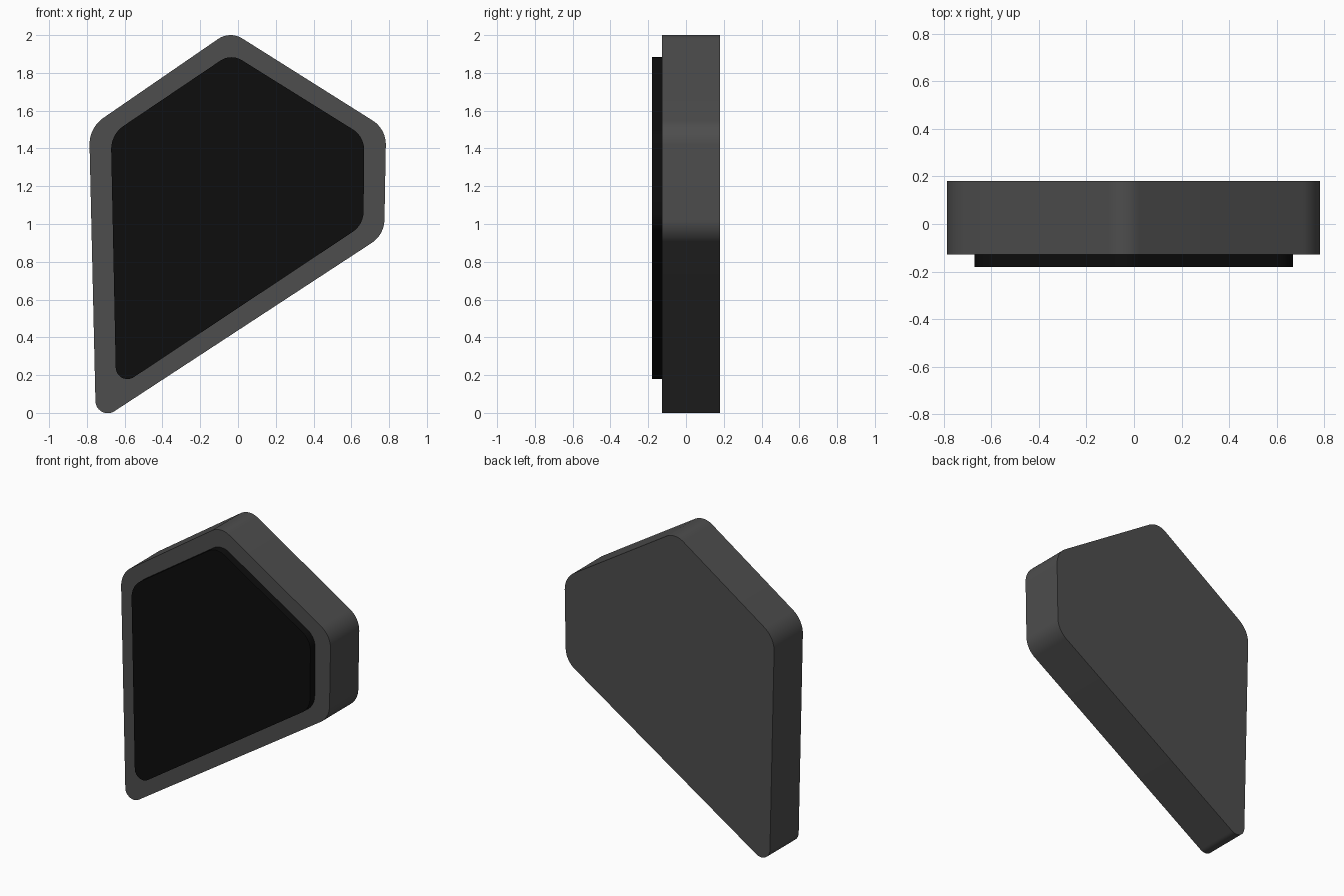
import bpy, bmesh, math
from mathutils import Vector

if "Cube" in bpy.data.objects:
    bpy.data.objects.remove(bpy.data.objects["Cube"])


def material(name, value):
    m = bpy.data.materials.new(name)
    m.diffuse_color = (value, value, value, 1)
    m.use_nodes = True
    m.node_tree.nodes["Principled BSDF"].inputs["Base Color"].default_value = m.diffuse_color
    return m


def rounded(corners, segments=12):
    """Outline with a circular fillet at every (x, z, radius) corner."""
    pts = []
    n = len(corners)
    for i, (x, z, r) in enumerate(corners):
        p = Vector((x, z))
        a = (Vector(corners[i - 1][:2]) - p).normalized()
        b = (Vector(corners[(i + 1) % n][:2]) - p).normalized()
        half = a.angle(b) / 2
        t = r / math.tan(half)
        centre = p + (a + b).normalized() * (r / math.sin(half))
        u, v = p + a * t - centre, p + b * t - centre
        sweep = math.pi - 2 * half
        for k in range(segments + 1):
            f = k / segments
            pts.append(centre + (u * math.sin((1 - f) * sweep)
                                 + v * math.sin(f * sweep)) / math.sin(sweep))
    return pts


def plate(name, corners, y0, y1, mat):
    """Extrude a rounded outline from y0 (front) to y1 (back)."""
    bm = bmesh.new()
    face = bm.faces.new([bm.verts.new((p.x, y0, p.y)) for p in rounded(corners)])
    ext = bmesh.ops.extrude_face_region(bm, geom=[face], use_keep_orig=True)
    verts = [g for g in ext["geom"] if isinstance(g, bmesh.types.BMVert)]
    bmesh.ops.translate(bm, verts=verts, vec=(0, y1 - y0, 0))
    bmesh.ops.recalc_face_normals(bm, faces=bm.faces)
    mesh = bpy.data.meshes.new(name)
    bm.to_mesh(mesh)
    bm.free()
    mesh.materials.append(mat)
    obj = bpy.data.objects.new(name, mesh)
    bpy.context.collection.objects.link(obj)
    bpy.ops.object.select_all(action='DESELECT')
    obj.select_set(True)
    bpy.context.view_layer.objects.active = obj
    bpy.ops.object.shade_smooth_by_angle(angle=math.radians(30))
    return obj


# Grey body: five-sided slab with rounded corners
plate("body", [(-0.788, 1.510, 0.17), (-0.042, 2.023, 0.117), (0.784, 1.503, 0.15),
               (0.774, 0.943, 0.15), (-0.752, -0.055, 0.065)],
      -0.128, 0.18, material("dark_grey", 0.075))

# Black raised panel on the front
plate("front_panel", [(-0.673, 1.474, 0.15), (-0.037, 1.903, 0.105), (0.669, 1.463, 0.13),
                      (0.664, 0.996, 0.13), (-0.645, 0.127, 0.062)],
      -0.18, -0.127, material("black", 0.004))
